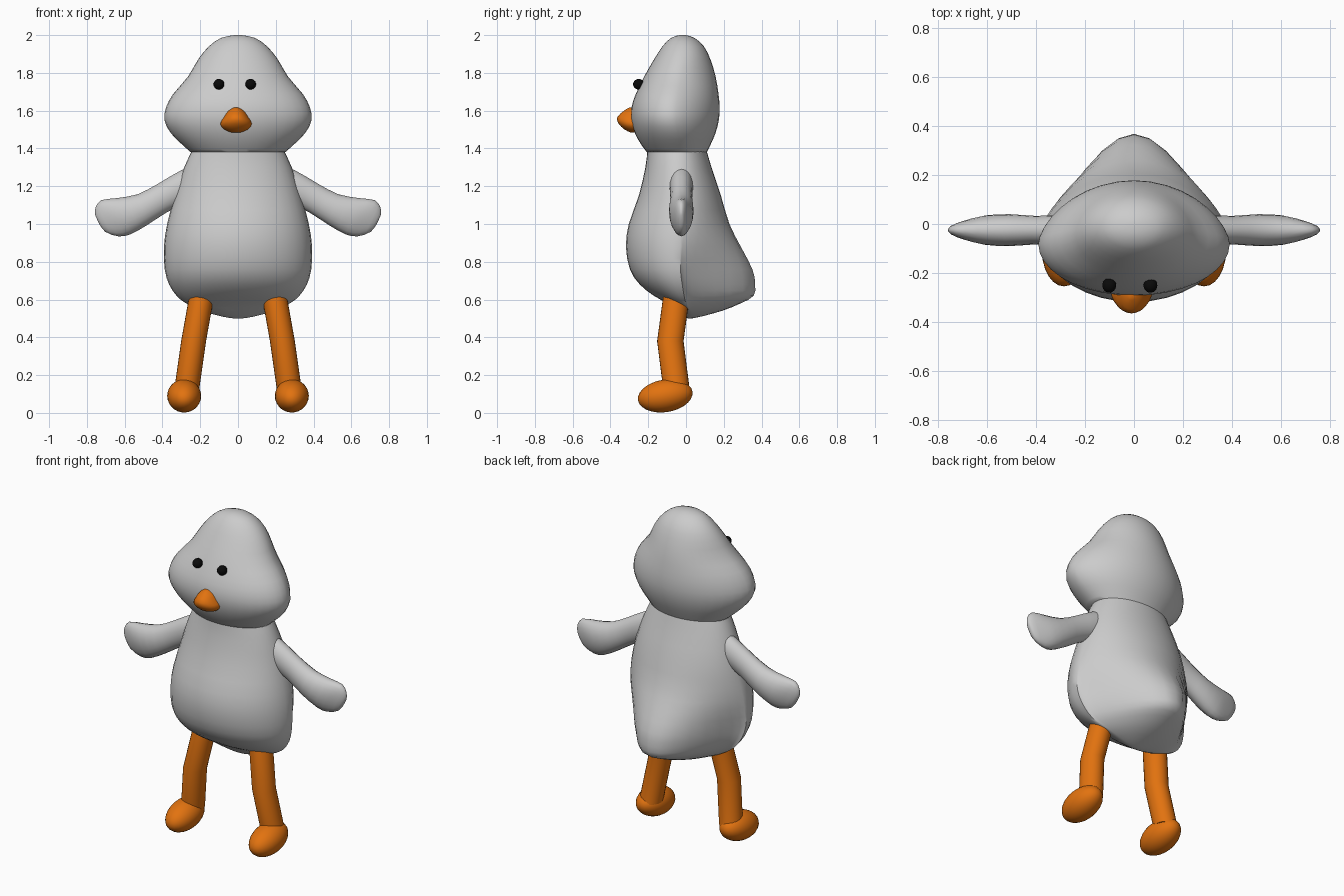
import bpy, bmesh, math
from mathutils import Vector

if "Cube" in bpy.data.objects:
    bpy.data.objects.remove(bpy.data.objects["Cube"])


def material(name, color):
    m = bpy.data.materials.new(name)
    m.diffuse_color = (*color, 1)
    m.use_nodes = True
    m.node_tree.nodes["Principled BSDF"].inputs["Base Color"].default_value = m.diffuse_color
    return m


GREY = material("light grey", (0.6, 0.6, 0.6))
ORANGE = material("orange", (0.76, 0.17, 0.005))
BLACK = material("black", (0.003, 0.003, 0.003))


def finish(name, bm, mat, angle=50):
    bmesh.ops.recalc_face_normals(bm, faces=bm.faces)
    me = bpy.data.meshes.new(name)
    bm.to_mesh(me)
    bm.free()
    me.materials.append(mat)
    ob = bpy.data.objects.new(name, me)
    bpy.context.collection.objects.link(ob)
    bpy.ops.object.select_all(action='DESELECT')
    ob.select_set(True)
    bpy.context.view_layer.objects.active = ob
    bpy.ops.object.shade_smooth_by_angle(angle=math.radians(angle))
    return ob


def loft(name, rings, mat, angle=50):
    """Skin a list of equal rings of points and cap both ends."""
    bm = bmesh.new()
    vs = [[bm.verts.new(p) for p in r] for r in rings]
    n = len(vs[0])
    for a, b in zip(vs, vs[1:]):
        for i in range(n):
            j = (i + 1) % n
            bm.faces.new((a[i], a[j], b[j], b[i]))
    bm.faces.new(vs[0])
    bm.faces.new(vs[-1])
    return finish(name, bm, mat, angle)


def smooth_rows(rows, steps=2):
    """Catmull-Rom interpolation between rows of numbers."""
    out = []
    for i in range(len(rows) - 1):
        a, b, c, d = (rows[min(max(k, 0), len(rows) - 1)] for k in range(i - 1, i + 3))
        for s in range(steps):
            t = s / steps
            out.append([0.5 * (2*q + (r-p)*t + (2*p-5*q+4*r-w)*t*t + (3*q-p-3*r+w)*t**3)
                        for p, q, r, w in zip(a, b, c, d)])
    return out + [list(rows[-1])]


def horizontal_rings(rows, cx=0, n=36):
    """Rows: z, half width, front y, back y, y of widest point, back sharpness."""
    rings = []
    for z, w, yf, yb, yc, p in smooth_rows(rows):
        ring = []
        for k in range(n):
            a = 2 * math.pi * k / n
            s = math.sin(a)
            y = yc + (yb - yc) * s ** p if s >= 0 else yc + (yc - yf) * s
            ring.append((cx + w * math.cos(a), y, z))
        rings.append(ring)
    return rings


def ellipsoid(name, loc, radii, mat, tilt=0):
    bm = bmesh.new()
    bmesh.ops.create_uvsphere(bm, u_segments=24, v_segments=14, radius=1)
    ob = finish(name, bm, mat, 180)
    ob.location, ob.scale, ob.rotation_euler = loc, radii, (tilt, 0, 0)
    return ob


# Body with pointed tail at the lower back
loft("body", horizontal_rings([
    (1.385, 0.245, -0.205, 0.11, -0.04, 1),
    (1.30, 0.285, -0.215, 0.135, -0.04, 1),
    (1.15, 0.335, -0.25, 0.185, -0.03, 1.1),
    (1.00, 0.375, -0.303, 0.23, -0.03, 1.4),
    (0.88, 0.392, -0.318, 0.29, -0.03, 1.9),
    (0.76, 0.388, -0.297, 0.352, -0.03, 2.7),
    (0.68, 0.365, -0.245, 0.366, -0.02, 3),
    (0.62, 0.325, -0.17, 0.358, -0.01, 3),
    (0.58, 0.275, -0.10, 0.29, 0.0, 2.6),
    (0.54, 0.19, -0.05, 0.19, 0.02, 2),
    (0.51, 0.085, -0.01, 0.08, 0.02, 1.2),
    (0.50, 0.02, 0.01, 0.03, 0.02, 1)]), GREY)

# Head with wide cheeks
loft("head", horizontal_rings([
    (2.00, 0.02, -0.035, 0.0, -0.018, 1),
    (1.985, 0.09, -0.08, 0.045, -0.02, 1),
    (1.94, 0.155, -0.125, 0.095, -0.02, 1),
    (1.87, 0.212, -0.17, 0.13, -0.03, 1.1),
    (1.78, 0.265, -0.222, 0.157, -0.05, 1.2),
    (1.69, 0.342, -0.265, 0.172, -0.07, 1.25),
    (1.62, 0.38, -0.288, 0.178, -0.08, 1.25),
    (1.55, 0.39, -0.29, 0.174, -0.08, 1.25),
    (1.48, 0.355, -0.27, 0.156, -0.07, 1.2),
    (1.42, 0.295, -0.237, 0.13, -0.06, 1.1),
    (1.38, 0.25, -0.207, 0.11, -0.05, 1)]), GREY)

# Beak
loft("beak", horizontal_rings([
    (1.617, 0.012, -0.30, -0.24, -0.27, 1),
    (1.60, 0.042, -0.328, -0.22, -0.27, 1),
    (1.565, 0.066, -0.364, -0.22, -0.27, 1),
    (1.53, 0.085, -0.356, -0.22, -0.27, 1),
    (1.50, 0.062, -0.325, -0.22, -0.27, 1),
    (1.485, 0.025, -0.295, -0.24, -0.27, 1)], cx=-0.01, n=24), ORANGE)

# Wing sections: upper edge x, z, lower edge x, z, half thickness
WING = [(0.20, 1.32, 0.20, 1.14, 0.06),
        (0.30, 1.285, 0.29, 1.105, 0.062),
        (0.42, 1.215, 0.38, 1.06, 0.058),
        (0.53, 1.158, 0.48, 0.995, 0.065),
        (0.64, 1.137, 0.57, 0.945, 0.06),
        (0.725, 1.126, 0.635, 0.935, 0.04),
        (0.755, 1.085, 0.705, 0.96, 0.022),
        (0.757, 1.05, 0.74, 1.01, 0.008)]

for side, sx in (("left", -1), ("right", 1)):
    # Flat paddle wing
    rings = []
    for ux, uz, lx, lz, t in smooth_rows(WING):
        up, low = Vector((ux * sx, -0.025, uz)), Vector((lx * sx, -0.025, lz))
        rings.append([(up + low) / 2 + (up - low) / 2 * math.cos(k * math.pi / 10)
                      + Vector((0, t * math.sin(k * math.pi / 10), 0)) for k in range(20)])
    loft(side + "_wing", rings, GREY)

    # Leg bent at the knee
    path = [(0.185, -0.045, 0.66), (0.235, -0.083, 0.38), (0.272, -0.05, 0.12)]
    loft(side + "_leg", [[(sx * (x + 0.066 * math.cos(k * math.pi / 12)),
                           y + 0.07 * math.sin(k * math.pi / 12), z) for k in range(24)]
                         for x, y, z in path], ORANGE)

    # Foot and eye
    ellipsoid(side + "_foot", (sx * 0.285, -0.11, 0.09), (0.09, 0.146, 0.086),
              ORANGE, math.radians(9))
    ellipsoid(side + "_eye", (-0.017 + sx * 0.084, -0.25, 1.74), (0.028, 0.03, 0.028), BLACK)
